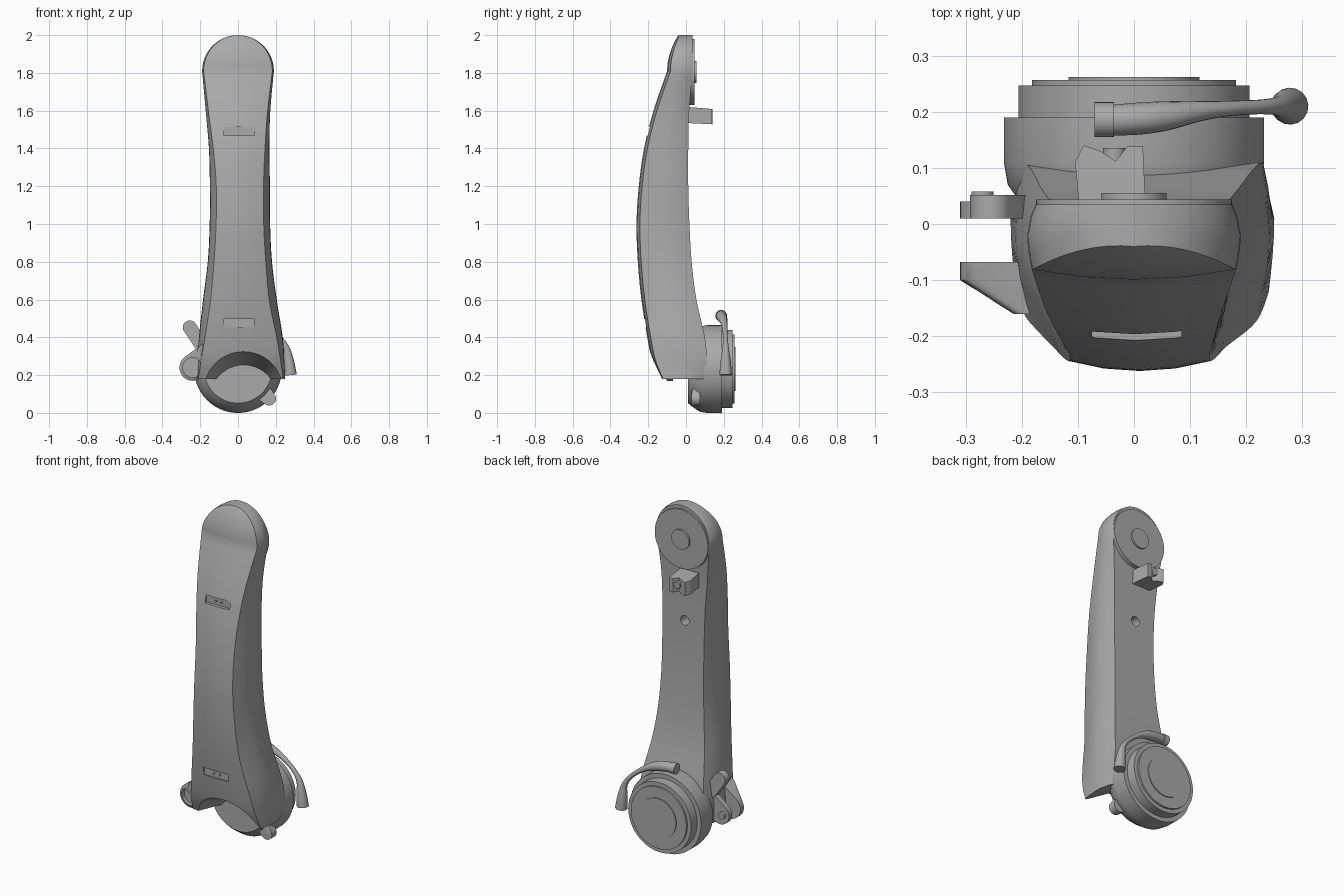
import bpy, bmesh, math
from mathutils import Matrix, Vector

if "Cube" in bpy.data.objects:
    bpy.data.objects.remove(bpy.data.objects["Cube"], do_unlink=True)

grey = bpy.data.materials.new("plain_grey")
grey.use_nodes = True
grey.diffuse_color = (0.4, 0.4, 0.4, 1)
grey.node_tree.nodes["Principled BSDF"].inputs["Base Color"].default_value = grey.diffuse_color


def finish(name, bm):
    bmesh.ops.recalc_face_normals(bm, faces=bm.faces[:])
    mesh = bpy.data.meshes.new(name)
    bm.to_mesh(mesh)
    bm.free()
    mesh.materials.append(grey)
    obj = bpy.data.objects.new(name, mesh)
    bpy.context.collection.objects.link(obj)
    return obj


def skin(bm, rings):
    """Join closed loops of points into a capped tube."""
    loops = [[bm.verts.new(p) for p in ring] for ring in rings]
    n = len(loops[0])
    for a, b in zip(loops, loops[1:]):
        for i in range(n):
            j = (i + 1) % n
            bm.faces.new((a[i], a[j], b[j], b[i]))
    bm.faces.new(loops[0])
    bm.faces.new(loops[-1])


def circle(x, y, z, r, n=64):
    return [(x + r * math.cos(math.tau * i / n), y, z + r * math.sin(math.tau * i / n))
            for i in range(n)]


def lathe(name, x, z, profile, n=64):
    """Turned part around the y axis; profile holds (y, radius)."""
    bm = bmesh.new()
    skin(bm, [circle(x, y, z, r, n) for y, r in profile])
    return finish(name, bm)


def hull(name, discs):
    """Convex lug around discs given as (x, y, z, radius)."""
    bm = bmesh.new()
    for d in discs:
        for p in circle(*d, n=40):
            bm.verts.new(p)
    res = bmesh.ops.convex_hull(bm, input=bm.verts[:])
    junk = {g for g in res["geom_interior"] + res["geom_unused"]
            if isinstance(g, bmesh.types.BMVert)}
    bmesh.ops.delete(bm, geom=list(junk), context="VERTS")
    bmesh.ops.dissolve_limit(bm, angle_limit=0.01, verts=bm.verts[:], edges=bm.edges[:])
    return finish(name, bm)


def box(name, centre, size):
    bm = bmesh.new()
    bmesh.ops.create_cube(bm, size=1, matrix=Matrix.Translation(centre) @ Matrix.Diagonal((*size, 1)))
    return finish(name, bm)


def cut(obj, cutter):
    mod = obj.modifiers.new("cut", "BOOLEAN")
    mod.operation = "DIFFERENCE"
    mod.solver = "EXACT"
    mod.object = cutter
    bpy.context.view_layer.objects.active = obj
    bpy.ops.object.modifier_apply(modifier=mod.name)
    bpy.data.objects.remove(cutter, do_unlink=True)


# Arm stations: z, front y, front half width, full half width, back y, back half width, x offset
stations = [
    (0.18, -0.14, 0.225, 0.235, 0.11, 0.2, 0.015),
    (0.28, -0.18, 0.21, 0.23, 0.11, 0.215, 0.015),
    (0.4, -0.205, 0.19, 0.222, 0.1, 0.2, 0.015),
    (0.6, -0.236, 0.155, 0.195, 0.055, 0.17, 0.01),
    (0.8, -0.255, 0.137, 0.17, 0.03, 0.148, 0.01),
    (1.0, -0.262, 0.126, 0.16, 0.018, 0.138, 0.01),
    (1.2, -0.25, 0.125, 0.159, 0.012, 0.137, 0.01),
    (1.4, -0.222, 0.137, 0.16, 0.012, 0.14, 0.006),
    (1.6, -0.172, 0.157, 0.171, 0.017, 0.153, 0),
    (1.81, -0.1, 0.182, 0.19, 0.035, 0.175, 0),
]


def smooth_rows(rows, steps=5):
    rows = [Vector(r) for r in rows]
    out = []
    for i in range(len(rows) - 1):
        a, b = rows[max(i - 1, 0)], rows[i]
        c, d = rows[i + 1], rows[min(i + 2, len(rows) - 1)]
        for k in range(steps):
            t = k / steps
            out.append(b + ((c - a) * t + (a * 2 - b * 5 + c * 4 - d) * t**2
                            + (b * 3 - a - c * 3 + d) * t**3) * 0.5)
    return out + [rows[-1]]


def section(z, yf, fw, w, yb, bw, cx, crown=0.018):
    mid = yf + 0.6 * (yb - yf)
    edge = yf + crown
    half = [(0, yf), (fw * 0.5, yf + crown * 0.25), (fw, edge)]
    for k in range(1, 4):
        t = k / 4
        half.append((fw + (w - fw) * math.sin(t * math.pi / 2), edge + (mid - edge) * t))
    half += [(w, mid), (w * 0.6 + bw * 0.4, mid + (yb - mid) * 0.6), (bw, yb), (0, yb)]
    loop = half + [(-x, y) for x, y in half[-2:0:-1]]
    return [(cx + x, y, z) for x, y in loop]


rings = [section(*row) for row in smooth_rows(stations)]
for k in range(1, 13):
    a = math.radians(min(k * 7.5, 88))
    s, c = math.sin(a), math.cos(a)
    rings.append(section(1.81 + 0.19 * s, -0.1 + 0.06 * s * s, 0.182 * c, 0.19 * c,
                         0.035, 0.175 * c, 0, 0.018 * c))
bm = bmesh.new()
skin(bm, rings)
arm = finish("arm_shell", bm)

# Arched cove under the shell, light slots and rear hole
cut(arm, lathe("arch_cutter", 0.03, 0.077, [(-0.4, 0.32), (0.03, 0.17)], 96))
for label, z, y in (("upper", 1.49, -0.202), ("lower", 0.475, -0.22)):
    cut(arm, box("slot_cutter", (0.005, y - 0.01, z), (0.16, 0.05, 0.045)))
    for x in (-0.012, 0.025):
        lathe(label + "_slot_pin", x, z, [(y + 0.008, 0.006), (y + 0.018, 0.006)], 16)
cut(arm, lathe("hole_cutter", 0, 1.31, [(-0.05, 0.028), (0.1, 0.028)], 32))

# Top pivot boss
lathe("top_boss", 0, 1.805, [(-0.02, 0.178), (0.044, 0.174)])
lathe("top_boss_cap", 0, 1.805, [(0.03, 0.058), (0.055, 0.058)])

# Bottom hub with stepped rear
lathe("hub", 0, 0.232, [(0.01, 0.18), (0.025, 0.193), (0.07, 0.225), (0.11, 0.232), (0.19, 0.232)], 96)
lathe("hub_rear_step", 0, 0.232, [(0.18, 0.206), (0.247, 0.206)], 96)
lathe("hub_rear_plate", 0, 0.232, [(0.24, 0.182), (0.257, 0.182)], 96)
lathe("hub_rear_cap", 0, 0.232, [(0.25, 0.117), (0.262, 0.117)])
hull("hub_lug", [(0.165, 0.03, 0.075, 0.036), (0.165, 0.075, 0.075, 0.036),
                 (0.12, 0.04, 0.12, 0.05), (0.12, 0.075, 0.12, 0.05)])

# Side clamp: front ear, rear ear and thumb lever
ear = hull("front_ear", [(-0.24, -0.1, 0.24, 0.07), (-0.24, -0.068, 0.24, 0.07),
                         (-0.165, -0.16, 0.32, 0.05), (-0.165, -0.068, 0.32, 0.05)])
cut(ear, lathe("ear_cutter", -0.24, 0.24, [(-0.2, 0.052), (-0.085, 0.052)], 48))
hull("rear_ear", [(-0.25, 0.01, 0.24, 0.06), (-0.25, 0.04, 0.24, 0.06),
                  (-0.2, 0.01, 0.28, 0.06), (-0.2, 0.04, 0.28, 0.06)])
hull("clamp_lever", [(x, y, z, 0.037) for y in (0.01, 0.052)
                     for x, z in ((-0.255, 0.452), (-0.2, 0.37))])
lathe("clamp_bolt", -0.27, 0.24, [(0.03, 0.02), (0.058, 0.02)], 32)

# Curved release lever over the hub
curve = bpy.data.curves.new("release_lever", "CURVE")
curve.dimensions = "3D"
curve.bevel_depth = 0.03
curve.bevel_resolution = 6
curve.use_fill_caps = True
path = [(-0.04, 0.185, 0.515, 0.9), (0.03, 0.188, 0.512, 1.05), (0.14, 0.205, 0.47, 0.45),
        (0.255, 0.21, 0.37, 0.4), (0.272, 0.21, 0.26, 1), (0.278, 0.21, 0.2, 1.1)]
spline = curve.splines.new("NURBS")
spline.points.add(len(path) - 1)
for point, (x, y, z, r) in zip(spline.points, path):
    point.co = (x, y, z, 1)
    point.radius = r
spline.order_u = 3
spline.use_endpoint_u = True
curve.materials.append(grey)
bpy.context.collection.objects.link(bpy.data.objects.new("release_lever", curve))
bm = bmesh.new()
bmesh.ops.create_cone(bm, cap_ends=True, segments=32, radius1=0.031, radius2=0.031, depth=0.035,
                      matrix=Matrix.Translation((-0.053, 0.186, 0.515)) @ Matrix.Rotation(math.pi / 2, 4, "Y"))
finish("release_lever_end", bm)

# Rear cable clip with a notched back
outline = [(-0.095, 0), (-0.105, 0.11), (-0.09, 0.14), (-0.06, 0.13), (-0.033, 0.112),
           (-0.012, 0.138), (0.016, 0.138), (0.022, 0), ]
bm = bmesh.new()
skin(bm, [[(x, y, z + slope * y) for x, y in outline] for z, slope in ((1.535, -0.05), (1.62, -0.08))])
finish("cable_clip", bm)
lathe("cable_clip_pin", -0.035, 1.575, [(0.05, 0.02), (0.135, 0.02)], 32)

# Smooth curved surfaces, keep hard edges
bpy.ops.object.select_all(action="DESELECT")
for obj in bpy.context.collection.objects:
    if obj.type == "MESH" and grey.name in obj.data.materials:
        obj.select_set(True)
        bpy.context.view_layer.objects.active = obj
bpy.ops.object.shade_smooth_by_angle(angle=math.radians(28))
